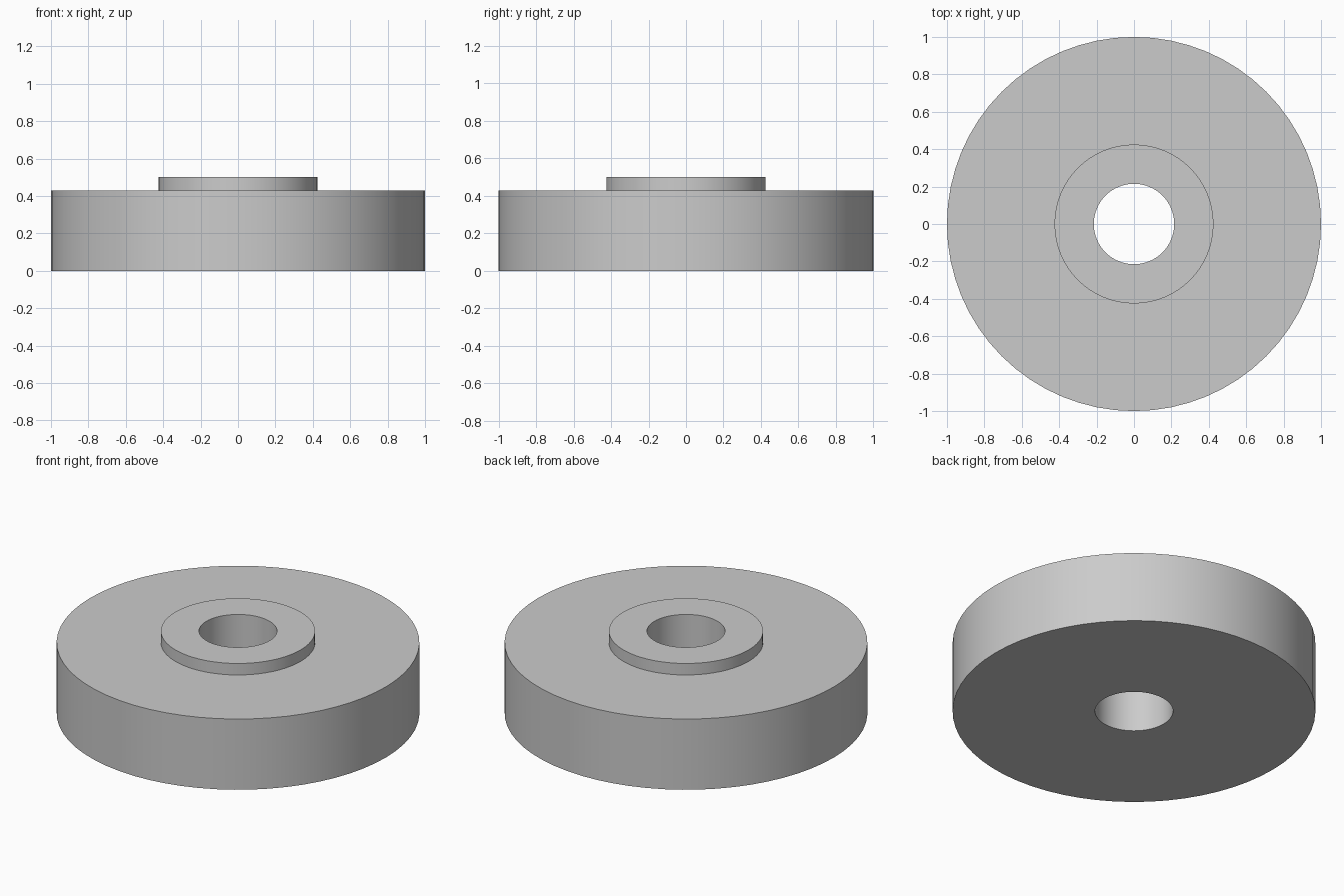
import bpy
import bmesh
import math

cube = bpy.data.objects.get("Cube")
if cube:
    bpy.data.objects.remove(cube, do_unlink=True)

SEGMENTS = 64
BORE, HUB, RIM = 0.215, 0.425, 1.0
SHOULDER, TOP = 0.43, 0.5

# Plain grey material
grey = bpy.data.materials.new("plain grey")
grey.use_nodes = True
colour = (0.6, 0.6, 0.6, 1)
grey.diffuse_color = colour
grey.node_tree.nodes["Principled BSDF"].inputs["Base Color"].default_value = colour

# Closed cross-section of radius and height: bore, base, rim, shoulder, hub
profile = [(BORE, 0), (RIM, 0), (RIM, SHOULDER),
           (HUB, SHOULDER), (HUB, TOP), (BORE, TOP)]

# Revolve the section into a bored disc with a raised hub
bm = bmesh.new()
points = [bm.verts.new((r, 0, z)) for r, z in profile]
edges = [bm.edges.new((p, points[(i + 1) % len(points)]))
         for i, p in enumerate(points)]
bmesh.ops.spin(bm, geom=points + edges, cent=(0, 0, 0), axis=(0, 0, 1),
               angle=math.tau, steps=SEGMENTS, use_merge=True)
bmesh.ops.remove_doubles(bm, verts=bm.verts, dist=0.0001)
bmesh.ops.recalc_face_normals(bm, faces=bm.faces)
mesh = bpy.data.meshes.new("hubbed_disc")
bm.to_mesh(mesh)
bm.free()
mesh.materials.append(grey)

disc = bpy.data.objects.new("hubbed_disc", mesh)
bpy.context.collection.objects.link(disc)

# Smooth round walls, crisp rims
bpy.ops.object.select_all(action='DESELECT')
disc.select_set(True)
bpy.context.view_layer.objects.active = disc
bpy.ops.object.shade_smooth_by_angle(angle=math.radians(30))
